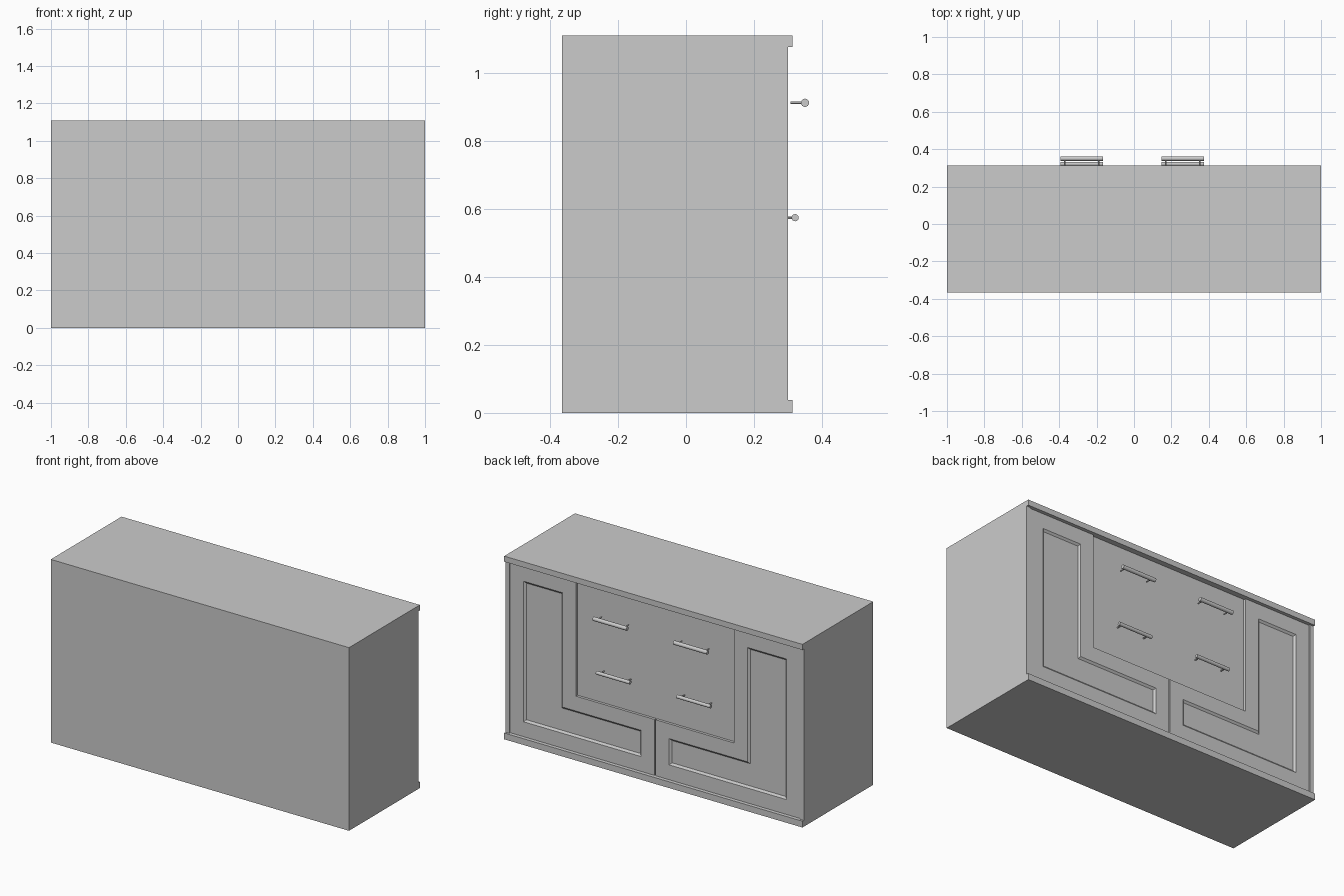
import bpy
import bmesh
from mathutils import Matrix

default = bpy.data.objects.get("Cube")
if default:
    bpy.data.objects.remove(default, do_unlink=True)

# Single painted finish
paint = bpy.data.materials.new("light_grey_paint")
paint.use_nodes = True
GREY = (0.6, 0.6, 0.6, 1)
paint.diffuse_color = GREY
paint.node_tree.nodes["Principled BSDF"].inputs["Base Color"].default_value = GREY

HEIGHT, BACK, LIP = 1.11, -0.365, 0.313      # carcass extents
SIDE_EDGE, POCKET = 0.30, 0.28               # side panel edge, pocket floor
LOW, HIGH = 0.038, 1.076                     # between bottom and top boards
DOOR, DRAWER = 0.296, 0.283                  # front surfaces


def make_object(name, bm):
    mesh = bpy.data.meshes.new(name)
    bmesh.ops.recalc_face_normals(bm, faces=bm.faces)
    bm.to_mesh(mesh)
    bm.free()
    mesh.materials.append(paint)
    obj = bpy.data.objects.new(name, mesh)
    bpy.context.collection.objects.link(obj)
    return obj


def box(name, low, high):
    bm = bmesh.new()
    bmesh.ops.create_cube(bm, size=1)
    for v in bm.verts:
        v.co = [a if c < 0 else b for c, a, b in zip(v.co, low, high)]
    return make_object(name, bm)


def cut(target, cutter):
    cutter.hide_render = True
    mod = target.modifiers.new("cut", "BOOLEAN")
    mod.operation, mod.object, mod.solver = "DIFFERENCE", cutter, "EXACT"
    bpy.context.view_layer.objects.active = target
    bpy.ops.object.modifier_apply(modifier=mod.name)
    bpy.data.objects.remove(cutter, do_unlink=True)


# Carcass with overhanging top and bottom boards and thin side panels
carcass = box("carcass", (-1, BACK, 0), (1, LIP, HEIGHT))
cut(carcass, box("overhang_cutter", (-2, SIDE_EDGE, LOW), (2, 1, HIGH)))
cut(carcass, box("pocket_cutter", (-0.975, POCKET, LOW), (0.975, 1, HIGH)))


# L-shaped doors with a recessed, bevelled panel
def door(name, side):
    left, inner, right, step = 0.004, 0.53, 0.972, 0.38
    bottom, top = LOW + 0.003, HIGH - 0.003
    outline = [(left, bottom), (right, bottom), (right, top),
               (inner, top), (inner, step), (left, step)]
    bm = bmesh.new()
    face = bm.faces.new([bm.verts.new((x * side, DOOR, z)) for x, z in outline])
    face.normal_update()
    if face.normal.y < 0:
        face.normal_flip()
    # Side walls reach back to the pocket floor
    rim = bmesh.ops.extrude_edge_only(bm, edges=list(face.edges))
    for v in rim["geom"]:
        if isinstance(v, bmesh.types.BMVert):
            v.co.y = POCKET
    bm.normal_update()
    bmesh.ops.inset_region(bm, faces=[face], thickness=0.09, use_even_offset=True)
    bmesh.ops.inset_region(bm, faces=[face], thickness=0.012, depth=-0.01,
                           use_even_offset=True)
    return make_object(name, bm)


door("left_door", 1)
door("right_door", -1)

# Drawer front set back between the doors
box("drawer_front", (-0.525, POCKET - 0.01, 0.385), (0.525, DRAWER, HIGH - 0.006))


# Bar handles on two thin posts
def add_rod(bm, radius, length, axis, centre, segments):
    turn = Matrix.Rotation(1.5707963, 4, "Y" if axis == "x" else "X")
    bmesh.ops.create_cone(bm, cap_ends=True, segments=segments,
                          radius1=radius, radius2=radius, depth=length,
                          matrix=Matrix.Translation(centre) @ turn)


def handle(name, x, z, bar_y, post_y, radius):
    bm = bmesh.new()
    add_rod(bm, radius, 0.226, "x", (x, bar_y, z), 24)
    for offset in (-0.09, 0.09):
        add_rod(bm, 0.004, bar_y - post_y, "y",
                (x + offset, (bar_y + post_y) / 2, z), 12)
    obj = make_object(name, bm)
    bpy.ops.object.select_all(action="DESELECT")
    obj.select_set(True)
    bpy.context.view_layer.objects.active = obj
    bpy.ops.object.shade_smooth_by_angle()


for label, x in (("left", 0.261), ("right", -0.279)):
    handle(f"upper_{label}_handle", x, 0.912, 0.35, 0.307, 0.012)
    handle(f"lower_{label}_handle", x, 0.574, 0.321, 0.278, 0.0105)
